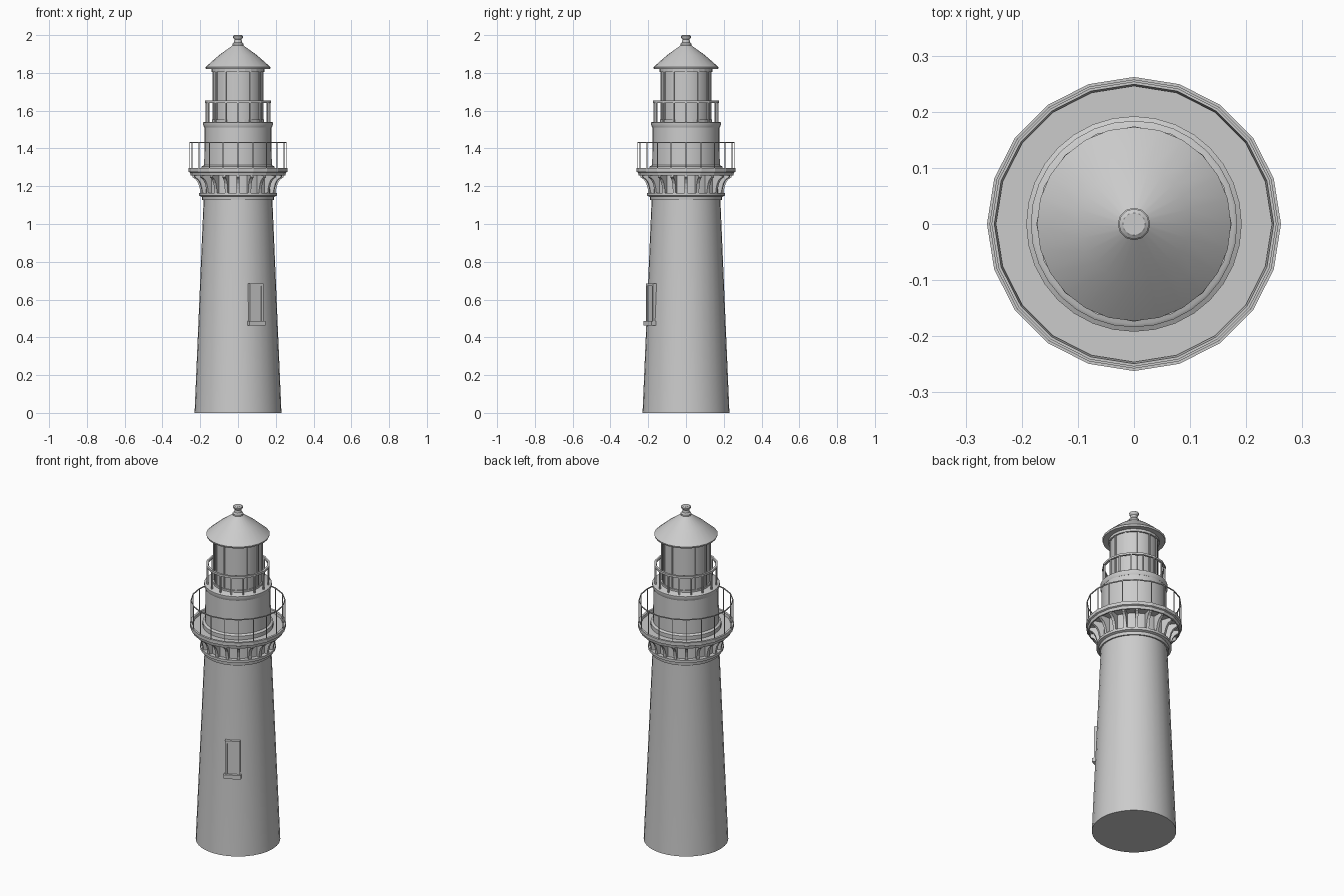
import bpy, bmesh, math
from mathutils import Matrix, Vector

if "Cube" in bpy.data.objects:
    bpy.data.objects.remove(bpy.data.objects["Cube"])


def finish(name, bm, smooth=None):
    bmesh.ops.recalc_face_normals(bm, faces=bm.faces)
    me = bpy.data.meshes.new(name)
    bm.to_mesh(me)
    bm.free()
    ob = bpy.data.objects.new(name, me)
    bpy.context.collection.objects.link(ob)
    if smooth:
        bpy.ops.object.select_all(action='DESELECT')
        ob.select_set(True)
        bpy.context.view_layer.objects.active = ob
        bpy.ops.object.shade_smooth_by_angle(angle=math.radians(smooth))
    return ob


def lathe(name, profile, sides, closed=False, smooth=35):
    """Revolve (radius, z) points; an open profile gets flat end caps."""
    bm = bmesh.new()
    rings = []
    for r, z in profile:
        rings.append([bm.verts.new((r * math.cos(2 * math.pi * i / sides),
                                    r * math.sin(2 * math.pi * i / sides), z))
                      for i in range(sides)])
    pairs = list(zip(rings, rings[1:]))
    if closed:
        pairs.append((rings[-1], rings[0]))
    else:
        bm.faces.new(rings[0])
        bm.faces.new(rings[-1])
    for a, b in pairs:
        for i in range(sides):
            j = (i + 1) % sides
            bm.faces.new((a[i], a[j], b[j], b[i]))
    return finish(name, bm, smooth)


def band(name, r0, r1, z0, z1, sides):
    return lathe(name, [(r0, z0), (r1, z0), (r1, z1), (r0, z1)], sides, True, None)


def box(bm, centre, size, rot=Matrix()):
    m = rot @ Matrix.Translation(centre) @ Matrix.Diagonal((*size, 1))
    bmesh.ops.create_cube(bm, size=1, matrix=m)


def posts(name, count, radius, width, z0, z1):
    bm = bmesh.new()
    for i in range(count):
        box(bm, (radius, 0, (z0 + z1) / 2), (width, width, z1 - z0),
            Matrix.Rotation(2 * math.pi * i / count, 4, 'Z'))
    return finish(name, bm)


# Tapered tower and its neck
lathe("tower", [(0.23, 0), (0.182, 1.13), (0.181, 1.28)], 32)
lathe("tower_collar", [(0.17, 1.127), (0.19, 1.127), (0.192, 1.145), (0.206, 1.15),
                       (0.206, 1.165), (0.17, 1.165)], 32, True)

# Curved brackets under the gallery
bm = bmesh.new()
side = [(0.17, 1.163), (0.2, 1.163), (0.202, 1.185), (0.21, 1.215), (0.222, 1.235),
        (0.242, 1.248), (0.242, 1.268), (0.17, 1.268)]
for i in range(20):
    rot = Matrix.Rotation(2 * math.pi * i / 20, 4, 'Z')
    a = [bm.verts.new(rot @ Vector((r, -0.008, z))) for r, z in side]
    b = [bm.verts.new(rot @ Vector((r, 0.008, z))) for r, z in side]
    bm.faces.new(a)
    bm.faces.new(b[::-1])
    for k in range(len(side)):
        n = (k + 1) % len(side)
        bm.faces.new((a[k], b[k], b[n], a[n]))
finish("gallery_brackets", bm)

# Main gallery: deck, rim, railing
lathe("gallery_deck", [(0.246, 1.266), (0.246, 1.282)], 20, smooth=None)
lathe("gallery_rim", [(0.243, 1.256), (0.25, 1.256), (0.254, 1.272), (0.262, 1.276),
                      (0.262, 1.296), (0.249, 1.296)], 20, True, None)
band("gallery_handrail", 0.253, 0.2575, 1.429, 1.435, 20)
posts("gallery_posts", 20, 0.2555, 0.004, 1.29, 1.432)

# Watch room
lathe("watch_room", [(0.192, 1.28), (0.192, 1.305), (0.179, 1.312), (0.177, 1.515)], 32)
lathe("watch_room_cornice", [(0.165, 1.51), (0.178, 1.51), (0.184, 1.523), (0.184, 1.537),
                             (0.178, 1.541)], 32)

# Upper gallery railing
band("lantern_handrail", 0.162, 0.174, 1.641, 1.653, 16)
posts("lantern_posts", 16, 0.168, 0.008, 1.535, 1.645)

# Lantern room with glazing bars
lathe("lantern_room", [(0.13, 1.535), (0.13, 1.83)], 24)
posts("lantern_bars", 12, 0.13, 0.01, 1.535, 1.82)
band("lantern_top_band", 0.12, 0.139, 1.805, 1.825, 24)
band("lantern_base_band", 0.12, 0.137, 1.535, 1.552, 24)

# Conical roof and finial
lathe("roof", [(0.135, 1.82), (0.17, 1.82), (0.173, 1.83), (0.1, 1.894), (0.025, 1.948)], 24)
lathe("finial", [(0.029, 1.944), (0.029, 1.954), (0.021, 1.962), (0.019, 1.978),
                 (0.026, 1.986), (0.027, 1.995), (0.02, 2.0)], 12)

# Window on the front right of the tower: local x points outward
turn = Matrix.Rotation(math.radians(-63), 4, 'Z')
bm = bmesh.new()
for s in (-1, 1):
    box(bm, (0.203, s * 0.035, 0.585), (0.03, 0.012, 0.2), turn)
box(bm, (0.203, 0, 0.678), (0.03, 0.082, 0.014), turn)
finish("window_frame", bm)
bm = bmesh.new()
box(bm, (0.2, 0, 0.58), (0.024, 0.062, 0.19), turn)
finish("window_pane", bm)
bm = bmesh.new()
box(bm, (0.21, 0, 0.474), (0.036, 0.095, 0.024), turn)
finish("window_sill", bm)
